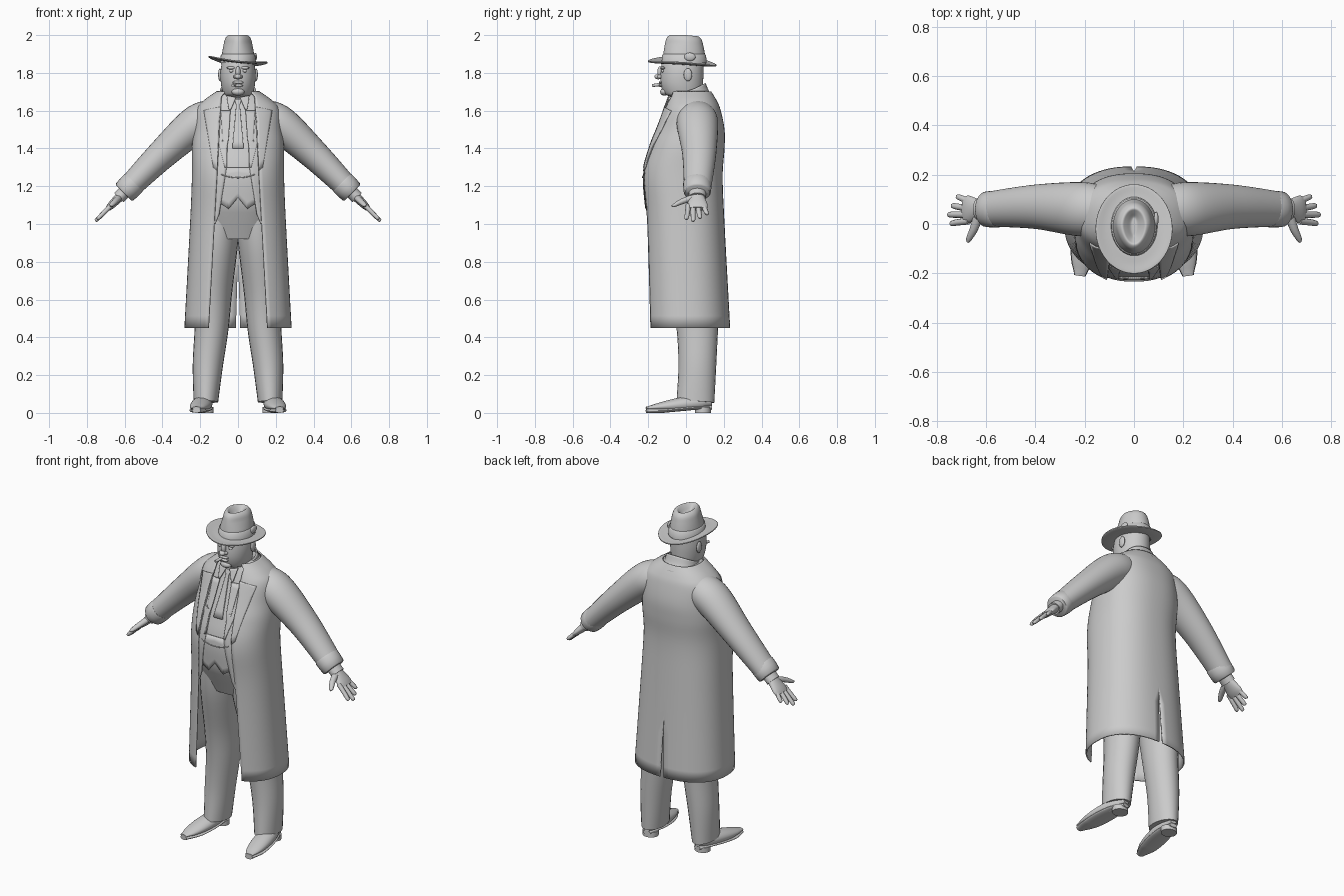
import bpy, bmesh, math
from mathutils import Vector

if "Cube" in bpy.data.objects:
    bpy.data.objects.remove(bpy.data.objects["Cube"], do_unlink=True)

grey = bpy.data.materials.new("plain_grey")
grey.use_nodes = True
grey.diffuse_color = (.6, .6, .6, 1)
grey.node_tree.nodes["Principled BSDF"].inputs["Base Color"].default_value = grey.diffuse_color
parts = []


def build(name, verts, faces, mirror=False, thickness=0):
    mesh = bpy.data.meshes.new(name)
    mesh.from_pydata(verts, [], faces)
    bm = bmesh.new()
    bm.from_mesh(mesh)
    bmesh.ops.recalc_face_normals(bm, faces=bm.faces)
    bm.to_mesh(mesh)
    bm.free()
    mesh.materials.append(grey)
    part = bpy.data.objects.new(name, mesh)
    bpy.context.collection.objects.link(part)
    if mirror:
        part.modifiers.new("mirror", "MIRROR").merge_threshold = .002
    if thickness:
        solid = part.modifiers.new("thickness", "SOLIDIFY")
        solid.thickness, solid.offset = thickness, 0
    parts.append(part)


def smooth(rows, steps):
    """Catmull-Rom resampling of rows of numbers."""
    result, last = [], len(rows) - 1
    for i in range(last):
        before, start, end, after = rows[max(i - 1, 0)], rows[i], rows[i + 1], rows[min(i + 2, last)]
        for step in range(steps):
            t = step / steps
            result.append([b + t * (c - a + t * (2 * a - 5 * b + 4 * c - d + t * (3 * (b - c) + d - a))) / 2
                           for a, b, c, d in zip(before, start, end, after)])
    return result + [list(rows[last])]


def grid(rows, columns, closed):
    span = columns if closed else columns - 1
    return [(i * columns + j, i * columns + (j + 1) % columns,
             (i + 1) * columns + (j + 1) % columns, (i + 1) * columns + j)
            for i in range(rows - 1) for j in range(span)]


def capped(name, verts, rows, columns, mirror):
    last = (rows - 1) * columns
    ends = [tuple(range(columns)), tuple(range(last, last + columns))]
    build(name, verts, grid(rows, columns, True) + ends, mirror)


def section(width, front, back, angle, power):
    s, c = math.sin(angle), math.cos(angle)
    return (width * math.copysign(abs(s) ** power, s),
            (front + back) / 2 - (back - front) / 2 * math.copysign(abs(c) ** power, c))


def unchanged(x, y, z):
    return x, y, z


def loft(name, rows, steps=4, columns=40, power=1, shape=unchanged, mirror=False):
    """Closed body from rows of height, half width, front, back."""
    rows = smooth(rows, steps)
    verts = [shape(*section(width, front, back, math.tau * j / columns, power), z)
             for z, width, front, back in rows for j in range(columns)]
    capped(name, verts, len(rows), columns, mirror)


def tube(name, rows, steps=4, columns=24, mirror=True, floor=0):
    """Rings along a path, from rows of x, y, z, side radius, other radius."""
    rows = smooth(rows, steps)
    points = [Vector(row[:3]) for row in rows]
    along = (points[-1] - points[0]).normalized()
    guide = Vector((1, 0, 0)) if abs(along.y) > .8 else Vector((0, 1, 0))
    verts = []
    for i, row in enumerate(rows):
        ahead = (points[min(i + 1, len(points) - 1)] - points[max(i - 1, 0)]).normalized()
        side = (guide - ahead * guide.dot(ahead)).normalized()
        other = ahead.cross(side)
        for j in range(columns):
            angle = math.tau * j / columns
            vert = points[i] + side * row[3] * math.cos(angle) + other * row[4] * math.sin(angle)
            vert.z = max(vert.z, floor)
            verts.append(vert)
    capped(name, verts, len(rows), columns, mirror)


def ball(name, centre, radii, mirror=False):
    cx, cy, cz = centre
    rx, ry, rz = radii
    rows = []
    for i in range(11):
        angle = math.pi * i / 10
        girth = math.sin(angle) + .01
        rows.append((cz - rz * math.cos(angle), rx * girth, cy - ry * girth, cy + ry * girth))
    loft(name, rows, 1, 16, shape=lambda x, y, z: (x + cx, y, z), mirror=mirror)


# Overcoat, open at the front and vented at the back
BOXY = .85
COAT = smooth([(.45, .28, -.21, .23), (1, .25, -.22, .2), (1.25, .24, -.235, .19), (1.4, .24, -.2, .2),
               (1.5, .23, -.16, .2), (1.6, .22, -.12, .18), (1.65, .18, -.1, .16), (1.7, .11, -.08, .13)], 6)


def shell(name, rows, drop, columns=30):
    verts = []
    for z, width, front, back in rows:
        opening = min(.18 - .055 * z, .6 * width)
        vent = max(0, .83 - z) * .03
        start = math.asin((opening / width) ** (1 / BOXY))
        end = math.pi - (vent / width) ** (1 / BOXY)
        for j in range(columns):
            angle = start + (end - start) * j / (columns - 1)
            x, y = section(width, front, back, angle, BOXY)
            verts.append((x, y, z - drop * (1 + math.cos(angle)) / 2))
    build(name, verts, grid(len(rows), columns, False), True, .008)


shell("overcoat", COAT, 0)
shell("overcoat_collar", smooth([(1.67, .12, -.1, .15), (1.7, .1, -.08, .12), (1.745, .09, -.05, .1)], 4), .07)


def front_y(x, z):
    i = next((k for k in range(len(COAT) - 2) if COAT[k + 1][0] >= z), len(COAT) - 2)
    low, high = COAT[i], COAT[i + 1]
    t = (z - low[0]) / (high[0] - low[0])
    width, front, back = (a + t * (b - a) for a, b in zip(low[1:], high[1:]))
    bulge = (1 - min(1, abs(x) / width) ** (2 / BOXY)) ** (BOXY / 2)
    return (front + back) / 2 - (back - front) / 2 * bulge


def panel(name, rows, lift, steps=6):
    """Mirrored cloth strip on the chest; each row joins two x, z points."""
    rows = [(*left, *right) for left, right in rows]
    fine = [[a + (b - a) * s / steps for a, b in zip(row, following)]
            for row, following in zip(rows, rows[1:]) for s in range(steps)] + [rows[-1]]
    verts = []
    for x0, z0, x1, z1 in fine:
        for j in range(steps + 1):
            x, z = x0 + (x1 - x0) * j / steps, z0 + (z1 - z0) * j / steps
            verts.append((x, front_y(x, z) - lift, z))
    build(name, verts, grid(len(fine), steps + 1, False), True, .006)


panel("overcoat_lapel", [((.11, 1.28), (.13, 1.3)), ((.1, 1.54), (.18, 1.6)), ((.09, 1.62), (.14, 1.61))], .008)
panel("jacket_front", [((.12, 1), (.18, 1)), ((.1, 1.05), (.18, 1.05)), ((.06, 1.3), (.16, 1.3)),
                       ((.05, 1.6), (.11, 1.6))], -.006)
panel("jacket_lapel", [((.06, 1.3), (.07, 1.3)), ((.06, 1.4), (.11, 1.46)), ((.05, 1.45), (.08, 1.43)),
                       ((.04, 1.6), (.09, 1.6))], -.001)
panel("waistcoat_hem", [((x, z), (x, 1.3)) for x, z in ((0, 1.14), (.05, 1.08), (.11, 1.12))], -.01)
panel("shirt_collar", [((.04, 1.6), (.05, 1.61)), ((.01, 1.67), (.06, 1.68))], .002)
panel("necktie", [((0, z), (half, z)) for z, half in ((1.4, .03), (1.63, .01), (1.66, .02))], -.007)
chain = [(.03 * k, 1.245 + .002 * k * k) for k in range(-3, 4)]
tube("watch_chain", [(x, front_y(x, z) + .004, z, .003, .003) for x, z in chain], 2, 8, False)

# Torso under the coat, narrowing to the crotch
torso = []
for z, width, front, back in COAT:
    if z > .88:
        narrowing = .015 + .4 * max(0, 1.1 - z)
        torso.append((z, width - narrowing, front + narrowing, back - narrowing))
loft("torso", torso, 1, 48, BOXY)

# Trousers
tube("trouser_leg", [(.17, .05, .06, .1, .065), (.16, .06, .25, .1, .08), (.14, .06, .45, .11, .09),
                     (.13, .05, .65, .13, .1), (.11, .01, .9, .15, .11), (.1, 0, 1.05, .16, .11)], 5)

# Shoes, tapering from heel to toe and turned outwards
shoe, sole = [], []
for i in range(17):
    t = i / 16
    girth = max(.1, math.sin(math.pi * t)) ** .4
    x, y = .17 + .05 * t, .135 - .345 * t
    shoe.append((x, y, .06 - .035 * t, .055 * girth, (.055 - .035 * t) * girth))
    sole.append((x, y, .012 + .016 * min(1, max(0, 1.5 - 2 * t)), .058 * girth, .012))
tube("shoe", shoe, 2, floor=.016)
tube("shoe_sole", sole, 2)
tube("shoe_heel", [(.175, .09, z, .042, .046) for z in (0, .03)], 1)


# Sleeves, cuffs and hands, along an arm falling at half a right angle
def arm(reach, side, other, y=.06):
    return .6 + reach, y, 1.17 - reach, side, other


tube("sleeve", [(.1, .06, 1.56, .09, .09), (.21, .06, 1.535, .11, .1), (.4, .07, 1.37, .09, .08),
                arm(0, .07, .06)], 8, 32)
tube("sleeve_cuff", [arm(-.05, .07, .06), arm(-.045, .075, .067), arm(0, .072, .064), arm(.005, .06, .05)], 2)
tube("shirt_cuff", [arm(-.01, .045, .035), arm(.03, .045, .035)], 1)
tube("palm", [arm(0, .03, .03), arm(.03, .04, .025), arm(.07, .055, .02), arm(.09, .05, .014)])
for i, (name, length) in enumerate((("little", .12), ("ring", .14), ("middle", .155), ("index", .145))):
    root, tip = .09 - .026 * i, .11 - .036 * i
    tube(name + "_finger", [arm(.07, .014, .013, root), arm(length - .03, .013, .012, (root + tip) / 2),
                            arm(length - .005, .011, .01, tip), arm(length, .004, .004, tip)], 3, 10)
tube("thumb", [arm(.03, .02, .018, .04), arm(.05, .017, .015, -.02), arm(.07, .012, .01, -.06),
               arm(.075, .004, .004, -.075)], 3, 12)

# Head, face and cigar
loft("head", [(1.62, .07, -.06, .09), (1.67, .075, -.08, .085), (1.69, .08, -.115, .085), (1.74, .09, -.134, .09),
              (1.8, .093, -.135, .092), (1.86, .083, -.125, .09), (1.9, .06, -.1, .07)], 5)
ball("nose_bridge", (0, -.136, 1.805), (.013, .016, .03))
ball("nose_tip", (0, -.147, 1.78), (.018, .02, .014))
ball("nostril", (.015, -.138, 1.78), (.01, .014, .01), True)
ball("eye", (.034, -.122, 1.81), (.014, .01, .008), True)
ball("brow", (.036, -.122, 1.826), (.024, .014, .008), True)
ball("ear", (.095, .01, 1.79), (.01, .022, .034), True)
ball("upper_lip", (0, -.134, 1.75), (.03, .01, .008))
ball("lower_lip", (0, -.132, 1.733), (.026, .012, .008))
ball("chin", (0, -.115, 1.7), (.034, .022, .02))
tube("cigar", [(-.015, -.125, 1.74, .009, .009), (-.028, -.178, 1.733, .008, .008)], 2, 12, False)


# Hat with pinched, creased crown, band, bow and tilted brim
def hat_ring(z, inset):
    return z, .09 - inset, inset - .125, .105 - inset


def pinch(x, y, z):
    upper = max(0, min(1, (z - 1.9) / .06))
    return x * (1 + 2 * min(0, y) * upper), y, z - .1 * max(0, y) * upper


def tilt(x, y, z):
    return x, y - .01, z - .1 * x - .06 * y + .8 * x * x


loft("hat_crown", [hat_ring(*row) for row in ((1.845, 0), (1.9, .005), (1.95, .013), (1.983, .022), (2, .04),
                                              (1.99, .055), (1.97, .075), (1.967, .085))], shape=pinch)
loft("hat_band", [hat_ring(1.852, -.005), hat_ring(1.895, -.001), hat_ring(1.9, .006)], 1)
loft("hat_brim", [hat_ring(1.85 + lift, -spread) for lift, spread in
                  ((.005, 0), (.003, .03), (.004, .062), (0, .066), (-.004, .062), (-.006, .03), (-.005, 0))],
     3, 48, shape=tilt)
ball("hat_bow", (.09, .02, 1.885), (.01, .03, .022))

for part in parts:
    part.select_set(True)
bpy.context.view_layer.objects.active = parts[0]
bpy.ops.object.shade_smooth_by_angle(angle=math.radians(50))
